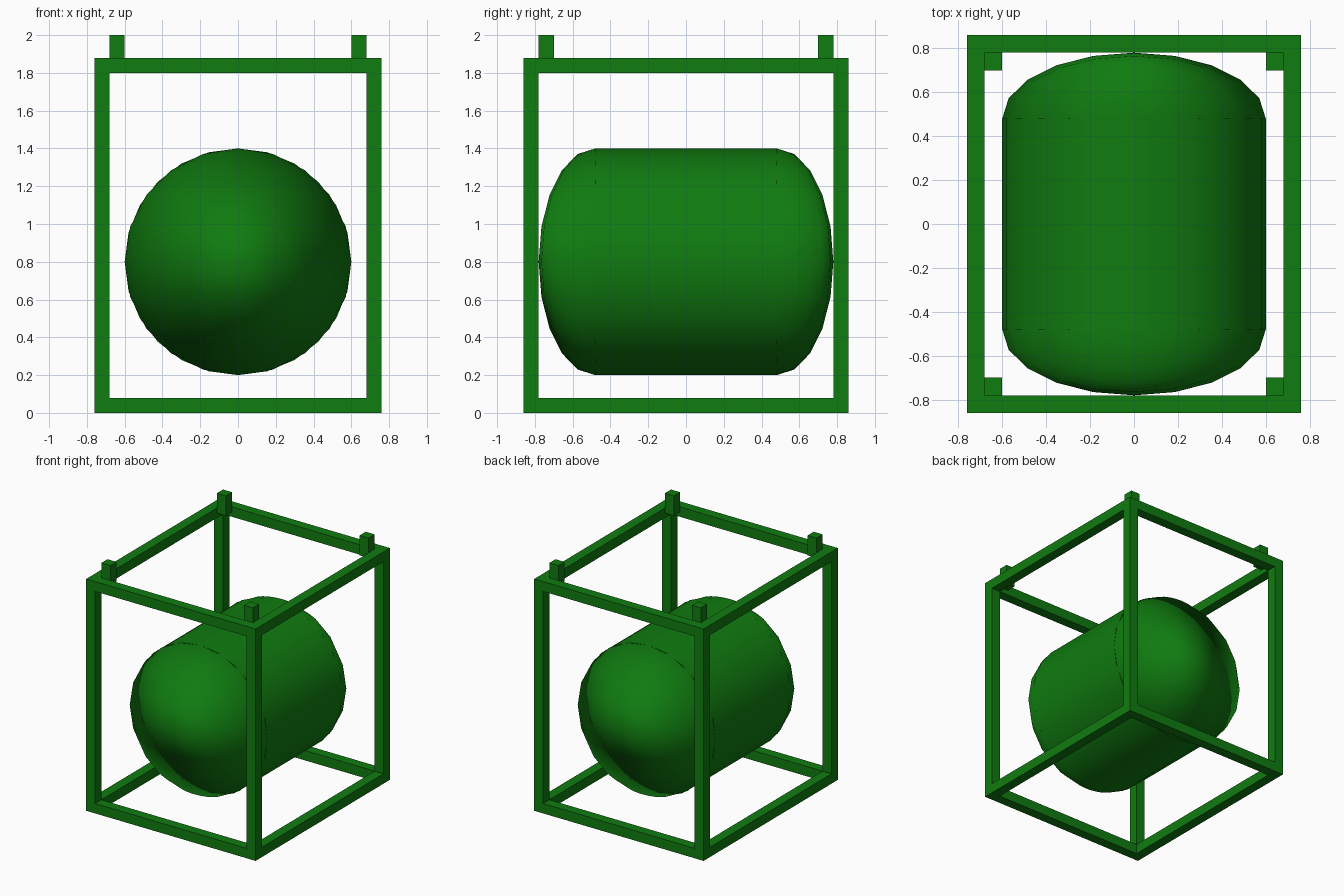
import bpy
from math import radians

if "Cube" in bpy.data.objects:
    bpy.data.objects.remove(bpy.data.objects["Cube"])

green = bpy.data.materials.new("green_paint")
green.diffuse_color = (0.005, 0.2, 0.005, 1)
green.use_nodes = True
green.node_tree.nodes["Principled BSDF"].inputs["Base Color"].default_value = green.diffuse_color


def finish(obj, name, smooth=False):
    obj.name = name
    obj.data.materials.append(green)
    if smooth:
        bpy.ops.object.shade_smooth_by_angle(angle=radians(40))


def box(name, centre, size):
    bpy.ops.mesh.primitive_cube_add(size=1, location=centre)
    obj = bpy.context.object
    obj.scale = size
    bpy.ops.object.transform_apply(location=False, rotation=False, scale=True)
    finish(obj, name)


T = 0.08                       # beam thickness
X, Y, H = 0.72, 0.82, 1.88     # beam centre lines and frame height

# Corner posts and stacking lugs just inside them
for sx in (-1, 1):
    for sy in (-1, 1):
        box("corner_post", (sx * X, sy * Y, H / 2), (T, T, H))
        box("stacking_lug", (sx * (X - T), sy * (Y - T), 1.92), (T, T, 0.16))

# Bottom and top rails, fitted between the posts
for z in (T / 2, H - T / 2):
    for s in (-1, 1):
        box("cross_rail", (0, s * Y, z), (2 * X - T, T, T))
        box("side_rail", (s * X, 0, z), (T, 2 * Y - T, T))

# Tank barrel lying along y
bpy.ops.mesh.primitive_cylinder_add(vertices=24, radius=0.6, depth=0.96,
                                    location=(0, 0, 0.8), rotation=(radians(90), 0, 0))
finish(bpy.context.object, "tank_barrel", True)

# Domed tank ends, shaded with soft radial normals
for s in (-1, 1):
    bpy.ops.mesh.primitive_uv_sphere_add(segments=20, ring_count=10, radius=0.6,
                                         location=(0, s * 0.48, 0.8))
    dome = bpy.context.object
    dome.scale.y = 0.5
    bpy.ops.object.transform_apply(location=False, rotation=False, scale=True)
    finish(dome, "tank_end", True)
    dome.data.normals_split_custom_set_from_vertices(
        [v.co.normalized() for v in dome.data.vertices])
